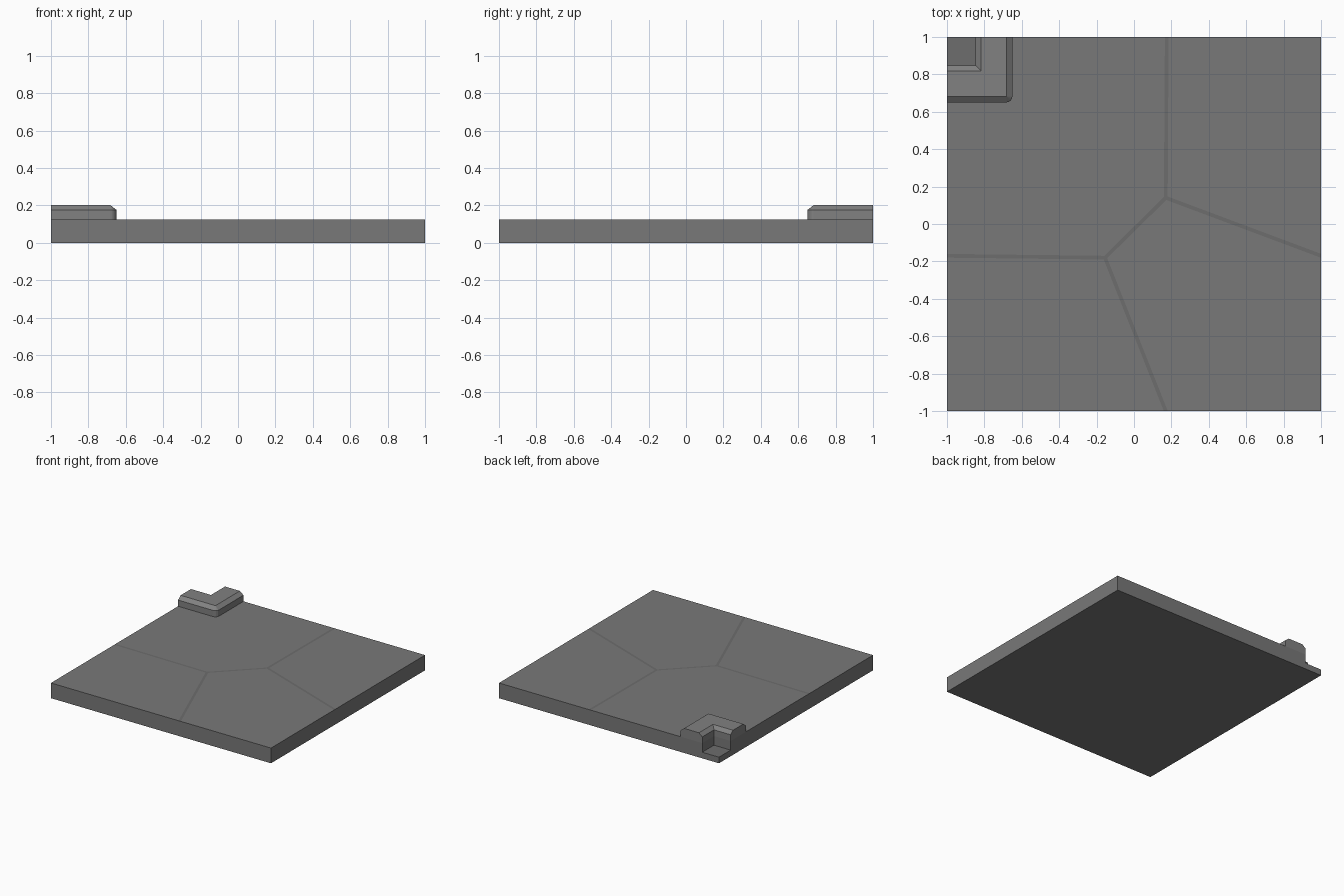
import bpy, math
from mathutils import Vector

if "Cube" in bpy.data.objects:
    bpy.data.objects.remove(bpy.data.objects["Cube"])

TOP, FLOOR, HALF_W = 0.125, 0.05, 0.01
PIT = 0.152  # size of the sunken corner pit


def material(name, v):
    mat = bpy.data.materials.new(name)
    mat.diffuse_color = (v, v, v, 1)
    mat.use_nodes = True
    mat.node_tree.nodes["Principled BSDF"].inputs["Base Color"].default_value = mat.diffuse_color
    return mat


STONE = material("dark_stone", 0.19)
CURB = material("curb_stone", 0.22)
GAP = material("gap", 0.155)


def add_mesh(name, verts, faces, mats, slots=None):
    me = bpy.data.meshes.new(name)
    me.from_pydata(verts, [], faces)
    for mat in mats:
        me.materials.append(mat)
    for poly, slot in zip(me.polygons, slots or []):
        poly.material_index = slot
    ob = bpy.data.objects.new(name, me)
    bpy.context.collection.objects.link(ob)
    return ob


def left_normal(a, b):
    d = (b - a).normalized()
    return Vector((-d.y, d.x))


# Paving tiles: edges touching A or B are cracks, drawn as thin dark strips
A, B = (0.17, 0.14), (-0.155, -0.18)
N, E, S, W = (0.175, 1), (1, -0.17), (0.17, -1), (-1, -0.17)
P = 1 - PIT
tiles = {
    "tile_back_left": [(-1, P), W, B, A, N, (-P, 1), (-P, P)],
    "tile_back_right": [N, A, E, (1, 1)],
    "tile_front_right": [A, B, S, (1, -1), E],
    "tile_front_left": [B, W, (-1, -1), S],
}


def build_tile(name, pts):
    n = len(pts)
    crack = [pts[i] in (A, B) or pts[(i + 1) % n] in (A, B) for i in range(n)]
    p = [Vector(q) for q in pts]
    normal = [left_normal(p[i], p[(i + 1) % n]) for i in range(n)]
    inset = []
    for i in range(n):
        n1, n2 = normal[i - 1], normal[i]
        c1 = p[i].dot(n1) + HALF_W * crack[i - 1]
        c2 = p[i].dot(n2) + HALF_W * crack[i]
        det = n1.x * n2.y - n1.y * n2.x
        inset.append(((c1 * n2.y - c2 * n1.y) / det, (n1.x * c2 - n2.x * c1) / det))
    verts = [(x, y, FLOOR) for x, y in pts] + [(x, y, TOP) for x, y in pts]
    verts += [(x, y, TOP) for x, y in inset]
    faces, slots = [tuple(range(2 * n, 3 * n))], [0]
    for i in range(n):
        j = (i + 1) % n
        if crack[i]:
            faces.append((n + i, n + j, 2 * n + j, 2 * n + i))
        else:
            faces.append((i, j, n + j, n + i))
        slots.append(int(crack[i]))
    add_mesh(name, verts, faces, [STONE, GAP], slots)


for name, pts in tiles.items():
    build_tile(name, pts)

# Base under the tiles: underside, lower sides and the pit floor
sq = [(-1, -1), (1, -1), (1, 1), (-1, 1)]
pit = [(-1, P), (-P, P), (-P, 1), (-1, 1)]
add_mesh("slab_base",
         [(x, y, z) for z in (0, FLOOR) for x, y in sq] + [(x, y, FLOOR) for x, y in pit],
         [(3, 2, 1, 0), (8, 9, 10, 11)]
         + [(i, (i + 1) % 4, 4 + (i + 1) % 4, 4 + i) for i in range(4)],
         [STONE, GAP], [0, 1, 0, 0, 0, 0])

# Raised curb: chamfered profile (distance from corner, height) swept in an L
profile = [(PIT, TOP), (PIT, 0.176), (0.182, 0.202), (0.317, 0.202), (0.35, 0.176), (0.35, TOP)]
PIVOT, SEG = 0.317, 4  # the outer corner is rounded around the pivot


def station(k, d):
    if k == 0:
        return (-1, 1 - d)
    if k == SEG + 2:
        return (-1 + d, 1)
    c, r = min(d, PIVOT), max(d - PIVOT, 0)
    a = math.radians(-90 + 90 * (k - 1) / SEG)
    return (-1 + c + r * math.cos(a), 1 - c + r * math.sin(a))


m, count = len(profile), SEG + 3
verts, index, ids = [], {}, []
for k in range(count):
    for d, z in profile:
        v = tuple(round(c, 5) for c in (*station(k, d), z))
        if v not in index:
            index[v] = len(verts)
            verts.append(v)
        ids.append(index[v])
faces = [tuple(reversed(ids[:m])), tuple(ids[-m:])]
for k in range(count - 1):
    for i in range(m - 1):
        a = k * m + i
        quad = [ids[a], ids[a + 1], ids[a + m + 1], ids[a + m]]
        face = tuple(dict.fromkeys(quad))
        if len(face) > 2:
            faces.append(face)
add_mesh("corner_curb", verts, faces, [CURB])
